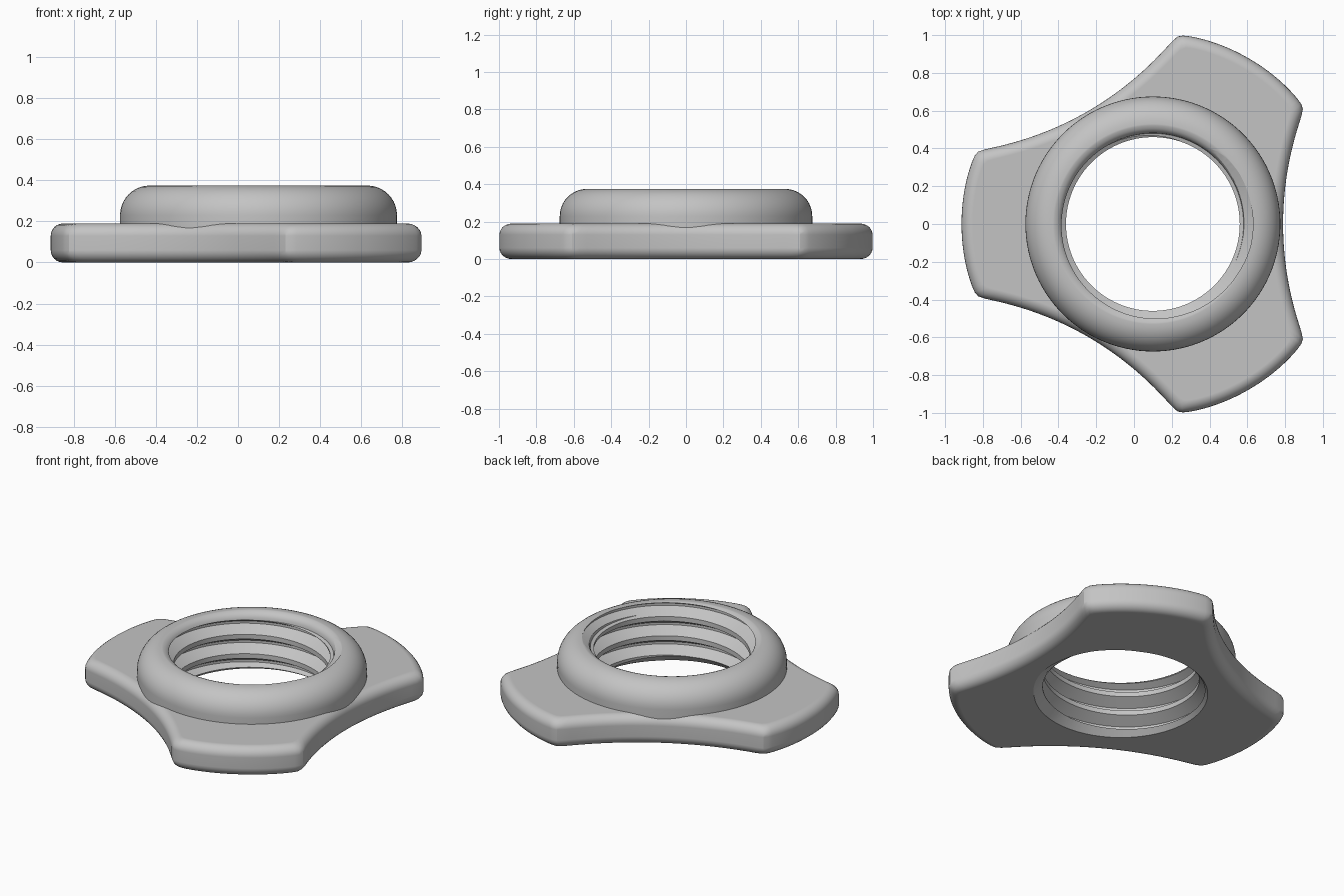
import bpy, bmesh, math
from math import pi, cos, sin, sqrt, radians

old = bpy.data.objects.get("Cube")
if old:
    bpy.data.objects.remove(old, do_unlink=True)

CENTRE_X = 0.1
BORE_R, DEPTH, PITCH = 0.46, 0.07, 0.125

grey = bpy.data.materials.new("plain grey")
grey.use_nodes = True
grey.diffuse_color = (0.55, 0.55, 0.55, 1)
grey.node_tree.nodes["Principled BSDF"].inputs["Base Color"].default_value = grey.diffuse_color


def finish(name, bm):
    bmesh.ops.recalc_face_normals(bm, faces=bm.faces)
    mesh = bpy.data.meshes.new(name)
    bm.to_mesh(mesh)
    bm.free()
    mesh.materials.append(grey)
    obj = bpy.data.objects.new(name, mesh)
    obj.location.x = CENTRE_X
    bpy.context.collection.objects.link(obj)
    return obj


def loft(name, levels, radius, n):
    """Stack closed rings; radius(level, angle) gives the outline."""
    bm = bmesh.new()
    rings = []
    for lv in levels:
        ring = []
        for i in range(n):
            a = 2 * pi * i / n
            r = radius(lv, a)
            ring.append(bm.verts.new((r * cos(a), r * sin(a), lv[1])))
        rings.append(ring)
    for lo, hi in zip(rings, rings[1:]):
        for i in range(n):
            j = (i + 1) % n
            bm.faces.new((lo[i], lo[j], hi[j], hi[i]))
    bm.faces.new(rings[0])
    bm.faces.new(rings[-1])
    return finish(name, bm)


def arc(r, z, size, start, end, steps):
    angles = [radians(start + (end - start) * k / steps) for k in range(steps + 1)]
    return [(r + size * cos(a), z + size * sin(a)) for a in angles]


# Three-winged plate with scooped sides and rounded rims
def wing_outline(level, a):
    inset = -level[0]
    phi = (a + pi / 3) % (2 * pi / 3) - pi / 3
    dist, scoop = 2.38, 1.69 + inset
    side = dist * cos(phi) - sqrt(max(0, scoop ** 2 - (dist * sin(phi)) ** 2))
    tip = 1.014 - inset
    return (side + tip - sqrt((side - tip) ** 2 + 0.03 ** 2)) / 2


ROUND, PLATE_H = 0.06, 0.19
rim = (arc(-ROUND, ROUND, ROUND, -90, 0, 6)
       + arc(-ROUND, PLATE_H - ROUND, ROUND, 0, 90, 6))
plate = loft("winged_nut", rim, wing_outline, 240)

# Raised collar, rounded outside and eased inside
collar_profile = ([(0.675, 0.1)] + arc(0.53, 0.23, 0.145, 0, 90, 10)
                  + arc(0.53, 0.325, 0.05, 100, 180, 4) + [(0.4, 0.3)])
collar = loft("collar", collar_profile, lambda lv, a: lv[0], 120)

# Countersink under the bore
countersink = loft("countersink_cutter", [(0.53, -0.02), (0.44, 0.07)],
                   lambda lv, a: lv[0], 96)


# Helical thread cutter
def thread_cutter():
    bm = bmesh.new()
    n, turns = 96, 9
    shape = [(0.06, DEPTH), (0.38, 0), (0.62, 0), (0.94, DEPTH)]
    rows = [((t + f) * PITCH, BORE_R + d) for t in range(turns) for f, d in shape]
    base = 0.2625 - 4 * PITCH - PITCH / 8
    cols = []
    for i in range(n):
        a = 2 * pi * i / n
        z0 = base + PITCH * i / n
        cols.append([bm.verts.new((r * cos(a), r * sin(a), z0 + z))
                     for z, r in rows])
    # one full turn climbs one pitch, so the seam shifts by one tooth
    z, r = rows[-1]
    cols.append(cols[0][len(shape):]
                + [bm.verts.new((r2, 0, base + PITCH * (turns + f)))
                   for f, r2 in ((f, BORE_R + d) for f, d in shape)])
    for left, right in zip(cols, cols[1:]):
        for k in range(len(rows) - 1):
            bm.faces.new((left[k], right[k], right[k + 1], left[k + 1]))
    # close both ends with fans
    for z in (-1, 1.5):
        edges = [e for e in bm.edges if e.is_boundary
                 and (e.verts[0].co.z - 0.2) * z > 0]
        tip = bm.verts.new((0, 0, z))
        for e in edges:
            bm.faces.new((e.verts[0], e.verts[1], tip))
    return finish("thread_cutter", bm)


# Join plate and collar, then cut the bore
bpy.context.view_layer.objects.active = plate
for tool, op in ((collar, 'UNION'), (thread_cutter(), 'DIFFERENCE'),
                 (countersink, 'DIFFERENCE')):
    mod = plate.modifiers.new("cut", 'BOOLEAN')
    mod.operation, mod.solver, mod.object = op, 'EXACT', tool
    bpy.context.view_layer.update()
    bpy.ops.object.modifier_apply(modifier=mod.name)
    bpy.data.objects.remove(tool, do_unlink=True)

bpy.ops.object.select_all(action='DESELECT')
plate.select_set(True)
bpy.ops.object.shade_smooth_by_angle(angle=radians(28))
weighted = plate.modifiers.new("even_shading", 'WEIGHTED_NORMAL')
weighted.keep_sharp = True
